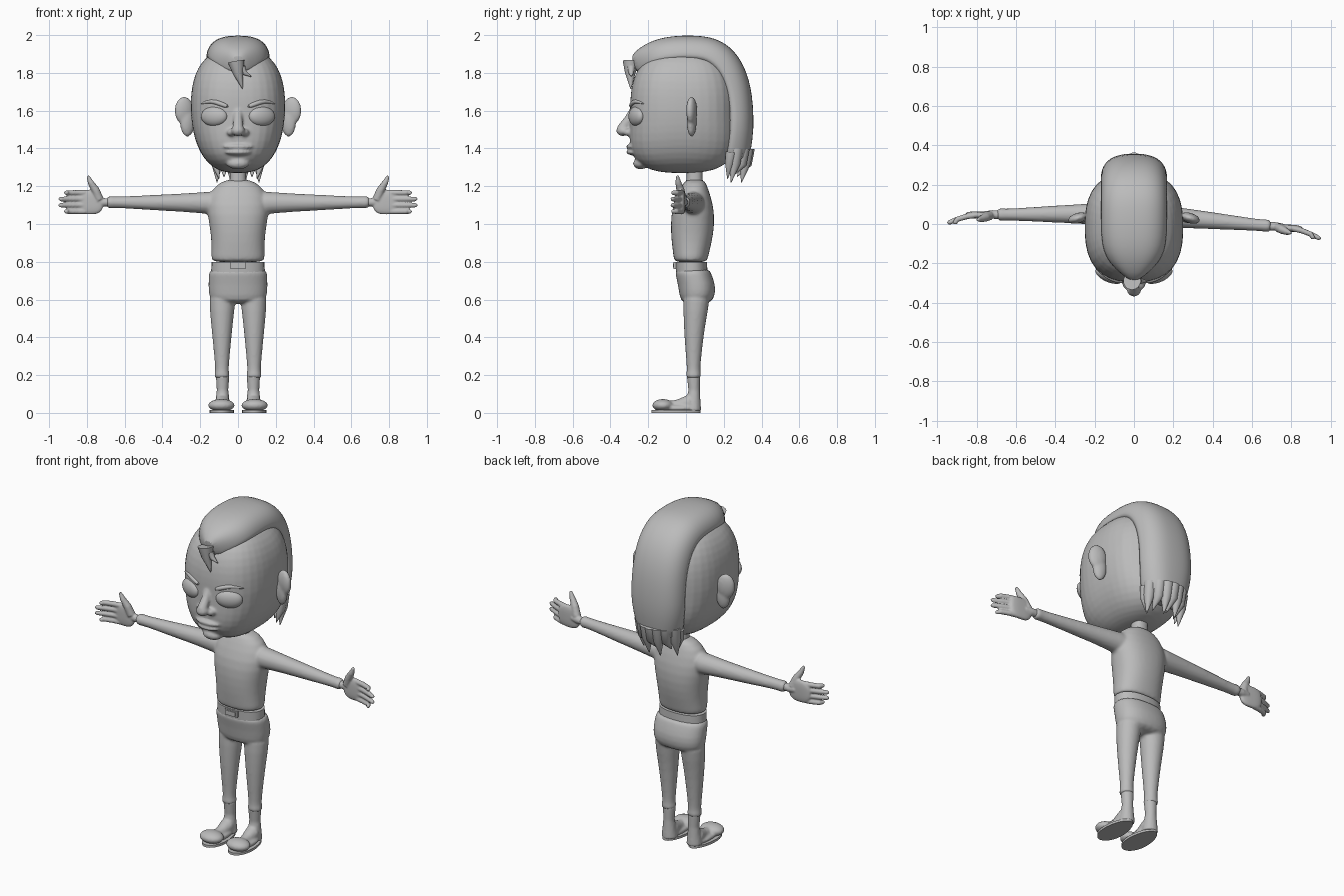
import bpy, bmesh, math
from mathutils import Vector, Matrix

default_cube = bpy.data.objects.get("Cube")
if default_cube:
    bpy.data.objects.remove(default_cube, do_unlink=True)

grey = bpy.data.materials.new("clay grey")
grey.use_nodes = True
grey.diffuse_color = (.5, .5, .5, 1)
grey.node_tree.nodes["Principled BSDF"].inputs["Base Color"].default_value = (.5, .5, .5, 1)

SIDES = {"left": 1, "right": -1}


def skin(shape, rings):
    """Join equal rings of points into a closed surface."""
    rows = [[shape.verts.new(point) for point in ring] for ring in rings]
    count = len(rows[0])
    for low, high in zip(rows, rows[1:]):
        for i in range(count):
            j = (i + 1) % count
            shape.faces.new((low[i], low[j], high[j], high[i]))
    shape.faces.new(rows[0][::-1])
    shape.faces.new(rows[-1])


def rounded(angle, power):
    """Point of a unit superellipse."""
    cos, sin = math.cos(angle), math.sin(angle)
    return (math.copysign(abs(cos) ** (2 / power), cos),
            math.copysign(abs(sin) ** (2 / power), sin))


def column(shape, sections, count=24):
    """Upright loft; each section has height, y centre, half width and half depth."""
    rings = []
    for height, middle, width, depth in sections:
        outline = [rounded(math.tau * i / count, 2.3) for i in range(count)]
        rings.append([(width * a, middle + depth * b, height) for a, b in outline])
    skin(shape, rings)


def tube(shape, points, side=1, count=14):
    """Round tube; each point has x, y, z and a radius, mirrored by side."""
    path = [Vector((side * x, y, z)) for x, y, z, radius in points]
    angles = [math.tau * k / count for k in range(count)]
    before = path[1] - path[0]
    turn = before.to_track_quat("Z", "Y")
    rings = []
    for i, centre in enumerate(path):
        direction = path[min(i + 1, len(path) - 1)] - path[max(i - 1, 0)]
        turn = before.rotation_difference(direction) @ turn
        before, radius = direction, points[i][-1]
        rings.append([centre + turn @ Vector((math.cos(a), math.sin(a), 0)) * radius for a in angles])
    skin(shape, rings)


def ball(shape, centre, radii, power=2, turn=0):
    """Ellipsoid, boxier with a higher power."""
    verts = bmesh.ops.create_uvsphere(shape, u_segments=40, v_segments=28, radius=1)["verts"]
    place = Matrix.Translation(centre) @ Matrix.Rotation(turn, 4, "Z") @ Matrix.Diagonal((*radii, 1))
    for vert in verts:
        length = sum(abs(c) ** power for c in vert.co) ** (1 / power)
        vert.co = place @ (vert.co / length)
    return verts


def finish(shape, name, subdivide=0, voxel=0, relax=4):
    """Make the object, with its pieces blended together when a voxel size is given."""
    bmesh.ops.recalc_face_normals(shape, faces=shape.faces)
    mesh = bpy.data.meshes.new(name)
    shape.to_mesh(mesh)
    shape.free()
    mesh.materials.append(grey)
    mesh.shade_smooth()
    mesh.set_sharp_from_angle(angle=math.radians(50))
    part = bpy.data.objects.new(name, mesh)
    bpy.context.collection.objects.link(part)
    if subdivide:
        smoother = part.modifiers.new("subdivide", "SUBSURF")
        smoother.levels = smoother.render_levels = subdivide
    if voxel:
        blend = part.modifiers.new("blend", "REMESH")
        blend.mode, blend.voxel_size, blend.use_smooth_shade = "VOXEL", voxel, True
        soften = part.modifiers.new("soften", "SMOOTH")
        soften.factor, soften.iterations = .5, relax


# Head: boxy ball with a narrow, deep jaw, blended with nose, lips and chin
HEAD = Vector((0, -.015, 1.6))
HEAD_SIZE = Vector((.25, .28, .33))
BOXY = 2.6


def face_y(x, z):
    """Front surface of the upper head."""
    used = abs(x / HEAD_SIZE.x) ** BOXY + abs((z - HEAD.z) / HEAD_SIZE.z) ** BOXY
    return HEAD.y - HEAD_SIZE.y * (1 - used) ** (1 / BOXY)


shape = bmesh.new()
for vert in ball(shape, HEAD, HEAD_SIZE, BOXY):
    jaw = max(0, HEAD.z - vert.co.z) / HEAD_SIZE.z
    vert.co.x *= 1 - .1 * jaw
    vert.co.y *= 1 + .3 * jaw ** 2
tube(shape, [(0, -.27, 1.62, .02), (0, -.3, 1.56, .024), (0, -.34, 1.5, .03)])
ball(shape, (0, -.335, 1.495), (.036, .034, .03))
for lip, width in ((1.41, .085), (1.38, .07)):
    ball(shape, (0, -.275, lip), (width, .042, .016))
ball(shape, (0, -.24, 1.32), (.06, .04, .03))
for side in SIDES.values():
    ball(shape, (side * .034, -.305, 1.485), (.024, .028, .02))
finish(shape, "head", voxel=.008)

# Eyes, eyebrows and ears
for name, side in SIDES.items():
    shape = bmesh.new()
    ball(shape, (side * .126, -.262, 1.57), (.074, .034, .052), turn=side * .4)
    finish(shape, name + "_eye")

    shape = bmesh.new()
    brow = [(.05, 1.62, .01), (.09, 1.635, .014), (.14, 1.655, .012), (.2, 1.635, .004)]
    tube(shape, [(x, face_y(x, z), z, radius) for x, z, radius in brow], side)
    finish(shape, name + "_eyebrow", subdivide=1)

    shape = bmesh.new()
    ball(shape, (side * .285, .03, 1.6), (.052, .026, .074), turn=side * -.3)
    ball(shape, (side * .268, .03, 1.54), (.04, .024, .078), turn=side * -.3)
    finish(shape, name + "_ear", voxel=.008)

# Hair crest: arched strip from the nape over the crown to a narrow front
shape = bmesh.new()
rings = []
for step in range(-2, 14):
    drop = min(step, 0)
    along, up = rounded(max(step, 0) * .18, BOXY)
    width = (.17 + .02 * drop) * (1 - (min(along, 0) / .8) ** 4)
    inner = Vector((0, along * (.2 if along > 0 else .37), up * .36))
    outer = Vector((0, along * (.34 if along > 0 else .42), up * .5))
    base = Vector((0, .02 + .015 * drop, 1.5 + .1 * drop))
    ring = []
    for i in range(17):
        across, lift = rounded(math.pi * i / 16, BOXY)
        ring.append(base + inner.lerp(outer, abs(lift)) + Vector((width * across, 0, 0)))
    rings.append(ring)
skin(shape, rings)
finish(shape, "hair_crest", subdivide=1)

# Hair points along the nape and over the forehead
shape = bmesh.new()
for i in range(-3, 4):
    x, odd = i * .037, i % 2
    back = .33 - 5 * x * x
    tube(shape, [(x, back, 1.4, .035), (x, back - .01, 1.32, .03),
                 (x, back - .06 + .03 * odd, 1.25 - .03 * odd, .002)])
for side in SIDES.values():
    tube(shape, [(.12, .24, 1.38, .03), (.12, .23, 1.32, .024), (.1, .22, 1.24, .002)], side)
finish(shape, "nape_points")

shape = bmesh.new()
tube(shape, [(-.01, -.29, 1.86, .045), (0, -.295, 1.8, .028), (.025, -.292, 1.715, .002)])
tube(shape, [(.02, -.29, 1.83, .02), (.035, -.29, 1.8, .014), (.07, -.29, 1.78, .002)])
finish(shape, "forelock")

# Neck
shape = bmesh.new()
column(shape, [(1.17, .045, .05, .05), (1.25, .045, .043, .042), (1.33, .045, .046, .045)])
finish(shape, "neck")


def swing(shape):
    """Turn the arms slightly about the vertical."""
    for vert in shape.verts:
        vert.co.y -= vert.co.x * .042


# Shirt with sleeves
shape = bmesh.new()
for side in SIDES.values():
    tube(shape, [(.08, .043, 1.11, .075), (.2, .043, 1.113, .054), (.4, .034, 1.113, .045),
                 (.65, .02, 1.115, .029), (.67, .02, 1.115, .034), (.7, .02, 1.115, .033)], side)
swing(shape)
column(shape, [(.795, .025, .142, .09), (.82, .025, .142, .09), (.9, .03, .14, .107), (1, .035, .152, .118),
               (1.1, .037, .172, .11), (1.2, .045, .135, .068), (1.24, .047, .055, .05)])
finish(shape, "shirt", subdivide=1, voxel=.009)

# Hands: wrist, palm, four curled fingers and a thumb
for name, side in SIDES.items():
    shape = bmesh.new()
    tube(shape, [(.67, .018, 1.115, .022), (.72, .018, 1.115, .022), (.76, .016, 1.117, .018)], side)
    ball(shape, (side * .785, .012, 1.116), (.072, .018, .065), power=2.8)
    for finger in (-1.5, -.5, .5, 1.5):
        z = 1.116 + finger * .033
        tip = .965 - abs(finger) * .03
        tube(shape, [(.81, .01, z, .015), (.85, .003, z, .0145), (.9, -.014, z, .0135),
                     (tip - .01, -.032, z, .012), (tip, -.036, z, .005)], side)
    tube(shape, [(.735, .012, 1.13, .024), (.755, .002, 1.18, .022), (.78, -.008, 1.22, .016),
                 (.795, -.012, 1.255, .008)], side)
    swing(shape)
    finish(shape, name + "_hand", voxel=.005, relax=3)

# Belt and buckle
shape = bmesh.new()
column(shape, [(.74, .03, .142, .083), (.8, .028, .141, .084)])
finish(shape, "belt")
shape = bmesh.new()
for size in ((.08, .024, .036), (.06, .032, .022)):
    place = Matrix.Translation((0, -.054, .78)) @ Matrix.Diagonal((*size, 1))
    bmesh.ops.create_cube(shape, size=1, matrix=place)
finish(shape, "buckle")

# Trousers: hips blended with two legs ending in cuffs
shape = bmesh.new()
column(shape, [(.765, .035, .152, .093), (.74, .037, .155, .095), (.68, .057, .158, .1),
               (.62, .06, .156, .095), (.575, .055, .135, .076)])
for side in SIDES.values():
    tube(shape, [(.08, .06, .66, .08), (.085, .05, .54, .066), (.085, .042, .42, .054), (.085, .04, .27, .039),
                 (.085, .04, .22, .036), (.085, .04, .2, .042), (.085, .04, .18, .04)], side)
finish(shape, "trousers", subdivide=1, voxel=.008)

# Boots: shaft, instep and round toe on a flat sole
for name, side in SIDES.items():
    shape = bmesh.new()
    tube(shape, [(.082, .04, .2, .036), (.082, .043, .12, .031), (.082, .04, .07, .037),
                 (.082, .036, .012, .045)], side)
    tube(shape, [(.083, .02, .055, .042), (.084, -.04, .04, .032), (.088, -.1, .034, .026)], side)
    ball(shape, (side * .086, -.05, .025), (.05, .1, .018), power=2.5)
    ball(shape, (side * .088, -.122, .04), (.07, .056, .033))
    finish(shape, name + "_boot", voxel=.007)

    shape = bmesh.new()
    place = Matrix.Translation((side * .086, -.053, .007)) @ Matrix.Diagonal((.06, .13, .014, 1))
    bmesh.ops.create_cone(shape, cap_ends=True, segments=40, radius1=1, radius2=1, depth=1, matrix=place)
    for vert in shape.verts:
        vert.co.x += (vert.co.x - side * .086) * -vert.co.y
    finish(shape, name + "_sole")
